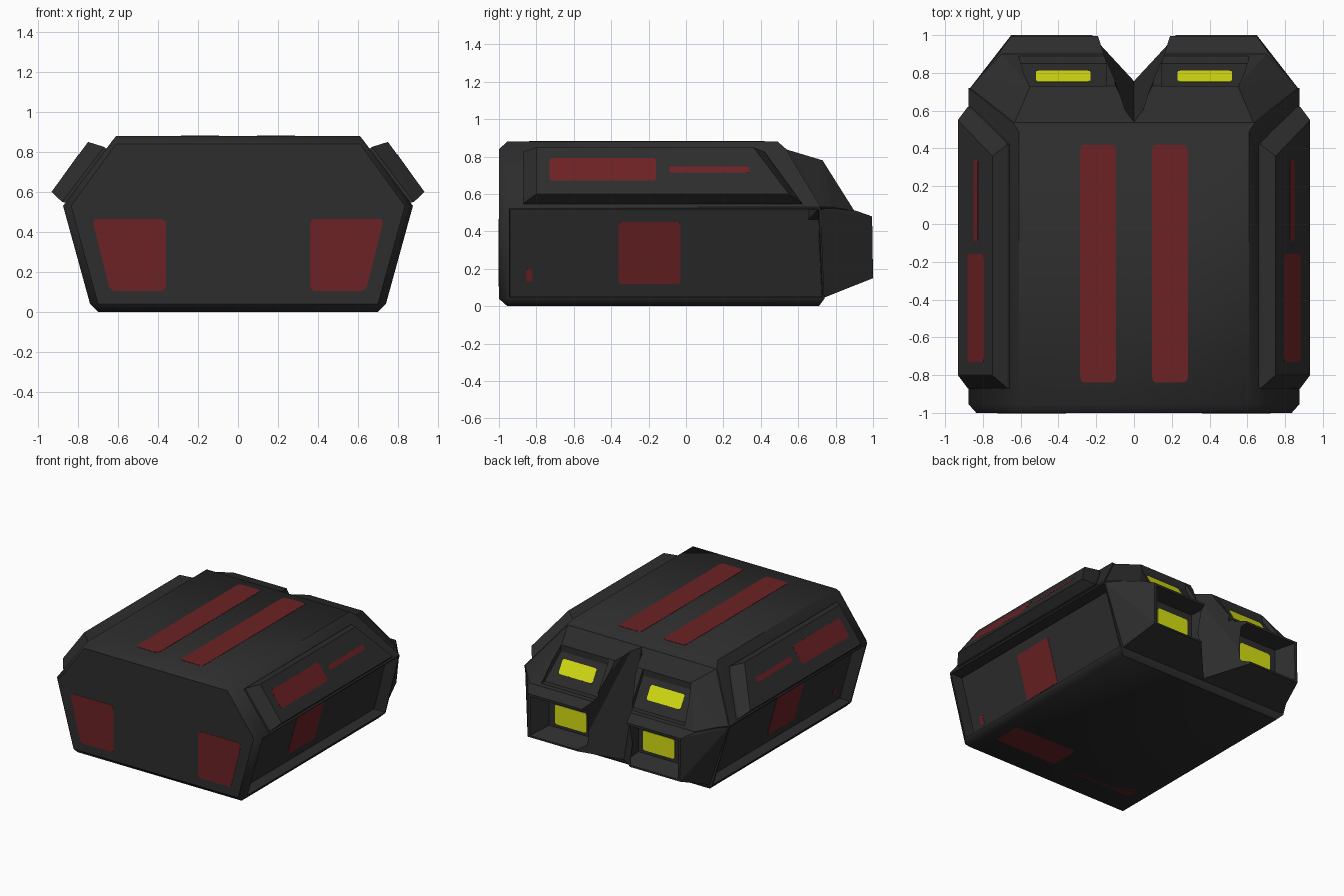
import bpy, bmesh, math
from mathutils import Vector

if "Cube" in bpy.data.objects:
    bpy.data.objects.remove(bpy.data.objects["Cube"])


def material(name, rgb):
    m = bpy.data.materials.new(name)
    m.diffuse_color = (*rgb, 1)
    m.use_nodes = True
    m.node_tree.nodes["Principled BSDF"].inputs["Base Color"].default_value = m.diffuse_color
    return m


GREY = material("charcoal", (0.026, 0.026, 0.026))
RED = material("dark_red", (0.15, 0.016, 0.018))
YELLOW = material("glow_yellow", (0.68, 0.74, 0.006))


def to_object(name, bm, mat):
    bmesh.ops.recalc_face_normals(bm, faces=bm.faces)
    me = bpy.data.meshes.new(name)
    bm.to_mesh(me)
    bm.free()
    me.materials.append(mat)
    ob = bpy.data.objects.new(name, me)
    bpy.context.collection.objects.link(ob)
    return ob


def hull_mesh(points):
    bm = bmesh.new()
    for p in points:
        bm.verts.new(p)
    bmesh.ops.convex_hull(bm, input=bm.verts)
    loose = [v for v in bm.verts if not v.link_faces]
    bmesh.ops.delete(bm, geom=loose, context='VERTS')
    bmesh.ops.dissolve_limit(bm, angle_limit=0.01, verts=bm.verts, edges=bm.edges)
    bmesh.ops.recalc_face_normals(bm, faces=bm.faces)
    return bm


def both(points):
    return [(s * x, y, z) for s in (1, -1) for x, y, z in points]


def boolean(target, other, op):
    mod = target.modifiers.new(op, 'BOOLEAN')
    mod.operation, mod.object, mod.solver = op, other, 'EXACT'
    bpy.context.view_layer.objects.active = target
    bpy.ops.object.modifier_apply(modifier=mod.name)
    bpy.data.objects.remove(other)


def plate(name, corners, mat, rounding=0.025):
    """Thin painted panel lying on the surface through the corners."""
    bm = bmesh.new()
    bm.faces.new([bm.verts.new(c) for c in corners])
    bmesh.ops.bevel(bm, geom=list(bm.verts), offset=rounding, segments=2,
                    affect='VERTICES', profile=0.5)
    face = bm.faces[:][0]
    face.normal_update()
    n = face.normal.copy()
    if n.dot(face.calc_center_median() - Vector((0, 0, 0.4))) < 0:
        n = -n
    for v in bm.verts:
        v.co -= n * 0.003
    ext = bmesh.ops.extrude_face_region(bm, geom=[face], use_keep_orig=True)
    for v in ext['geom']:
        if isinstance(v, bmesh.types.BMVert):
            v.co += n * 0.005
    to_object(name, bm, mat)


# Main body with chamfered edges
SINK = 0.092
body_bm = hull_mesh(both([
    (0.70, -1, 0.04), (0.835, -1, 0.53), (0.61, -1, 0.84),
    (0.70, -0.955, 0), (0.74, -0.955, 0.04), (0.875, -0.955, 0.53), (0.61, -0.955, 0.88),
    (0.70, 0.71, 0), (0.74, 0.74, 0.04), (0.875, 0.72, 0.53),
    (0.64, 0.535, 0.841), (0.61, 0.49, 0.88)]))
# Sunken side panels
sides = [f for f in body_bm.faces if abs(f.normal.x) > 0.94 and abs(f.normal.y) < 0.1]
bmesh.ops.inset_individual(body_bm, faces=sides, thickness=0.015)
bmesh.ops.inset_individual(body_bm, faces=sides, thickness=0.004)
for f in sides:
    for v in f.verts:
        v.co.x -= math.copysign(SINK, v.co.x)
body = to_object("body", body_bm, GREY)
# Soft shading over the chamfers
bpy.context.view_layer.objects.active = body
body.select_set(True)
bpy.ops.object.shade_smooth_by_angle(angle=math.radians(46))

# Rear thruster housing, upper slope and lower block
upper = hull_mesh(both([
    (0.635, 0.53, 0.84), (0.55, 0.73, 0.78), (0.70, 0.90, 0.51),
    (0.815, 0.78, 0.53), (0.87, 0.717, 0.53), (0.5, 0.5, 0.3), (0.5, 0.7, 0.3)]))
lower = hull_mesh(both([
    (0.65, 0.995, 0.48), (0.65, 1, 0.15), (0.71, 0.91, 0.51), (0.815, 0.78, 0.523),
    (0.87, 0.717, 0.52), (0.72, 0.737, 0.045), (0.5, 0.7, 0.4), (0.5, 0.7, 0.1)]))
boolean(body, to_object("upper_housing", upper, GREY), 'UNION')
boolean(body, to_object("lower_housing", lower, GREY), 'UNION')

# V notch between the thrusters: a full wedge plus a straight-sided slot
wedge, slot = [], []
for z in (-0.2, 1.0):
    y = 0.54 + (0.84 - z) * 0.275
    w = 0.145 / (1.0 - y) * (1.2 - y)
    wedge += [(0, y, z), (w, 1.2, z), (-w, 1.2, z)]
    slot += [(0, y, z), (0.1, y + 0.18, z), (-0.1, y + 0.18, z), (0.1, 1.2, z), (-0.1, 1.2, z)]
for pts in (wedge, slot):
    boolean(body, to_object("notch_cutter", hull_mesh(pts), GREY), 'DIFFERENCE')

# Thruster openings
for s in (1, -1):
    top = [(x, y, z) for y, z, x1 in ((0.73, 0.85, 0.55), (0.73, 0.73, 0.555), (0.85, 0.53, 0.61),
                                      (1.1, 0.515, 0.61), (1.1, 0.85, 0.55)) for x in (0.145, x1)]
    low = [(x, y, z) for y, xs, zs in ((0.865, (0.20, 0.56), (0.21, 0.44)),
                                       (1.01, (0.165, 0.635), (0.16, 0.465)))
           for x in xs for z in zs]
    for pts in (top, low):
        cutter = hull_mesh([(s * x, y, z) for x, y, z in pts])
        boolean(body, to_object("opening_cutter", cutter, GREY), 'DIFFERENCE')


def pod_x(z):
    return 0.93 - (z - 0.60) * 0.72


def side_x(z):
    return 0.74 + (z - 0.04) * 0.2755 - SINK


def side_plate(name, s, xf, y0, y1, z0, z1, rounding=0.015):
    plate(name, [(s * xf(z), y, z) for y, z in
                 ((y0, z0), (y1, z0), (y1, z1), (y0, z1))], RED, rounding)


for s in (1, -1):
    # Raised shoulder pods
    pod = [(0.64, -0.87, 0.80), (0.84, -0.87, 0.54), (0.64, 0.42, 0.80), (0.84, 0.62, 0.54),
           (0.67, -0.87, 0.825), (0.88, -0.87, 0.55), (0.67, 0.42, 0.825), (0.88, 0.62, 0.55),
           (0.75, -0.80, 0.85), (0.933, -0.80, 0.60), (0.75, 0.36, 0.85), (0.933, 0.55, 0.60)]
    to_object("shoulder_pod", hull_mesh([(s * x, y, z) for x, y, z in pod]), GREY)
    side_plate("pod_panel", s, pod_x, -0.73, -0.16, 0.67, 0.79)
    side_plate("pod_stripe", s, pod_x, -0.09, 0.34, 0.715, 0.745, 0.01)
    # Side panel markings
    side_plate("side_panel", s, side_x, -0.36, -0.03, 0.12, 0.45)
    side_plate("side_dot", s, side_x, -0.855, -0.82, 0.13, 0.20, 0.014)
    # Top stripes, front panels and underside bars
    plate("top_stripe", [(s * x, y, 0.88) for x, y in
          ((0.095, -0.84), (0.285, -0.84), (0.285, 0.42), (0.095, 0.42))], RED)
    plate("front_panel", [(s * x, -1, z) for x, z in
          ((0.36, 0.105), (0.64, 0.105), (0.73, 0.465), (0.36, 0.465))], RED)
    plate("underside_bar", [(s * x, y, 0.002) for x, y in
          ((0.08, -0.77), (0.62, -0.77), (0.62, -0.53), (0.08, -0.53))], RED)
    # Glowing exhausts
    plate("upper_glow", [(s * x, y, 0.73 - (y - 0.73) * 1.667) for x, y in
          ((0.23, 0.753), (0.52, 0.753), (0.52, 0.81), (0.23, 0.81))], YELLOW, 0.015)
    plate("lower_glow", [(s * x, 0.866, z) for x, z in
          ((0.24, 0.235), (0.51, 0.235), (0.51, 0.385), (0.24, 0.385))], YELLOW, 0.015)
